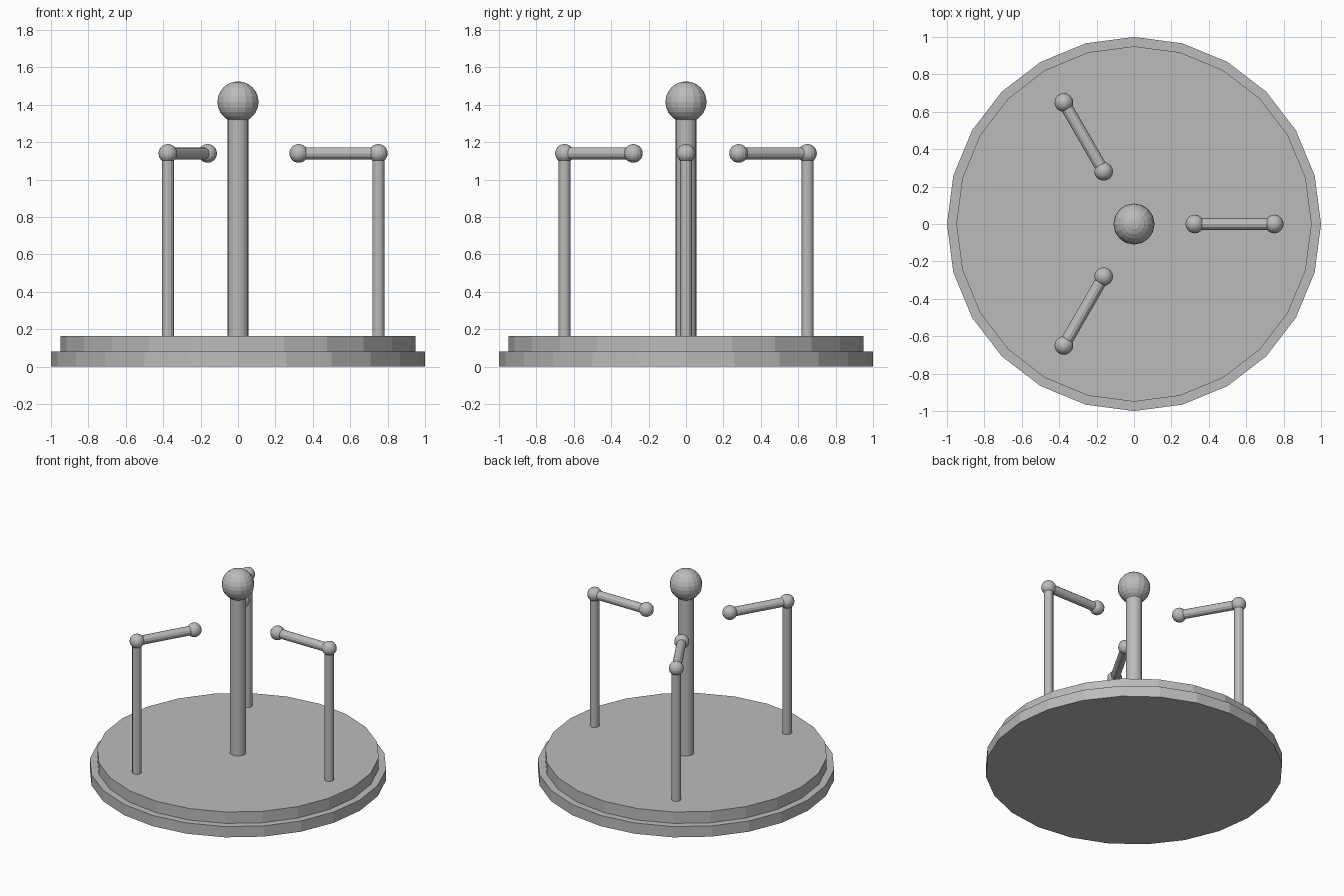
import bpy
import math
from mathutils import Vector

if "Cube" in bpy.data.objects:
    bpy.data.objects.remove(bpy.data.objects["Cube"])

grey = bpy.data.materials.new("plain_grey")
grey.use_nodes = True
colour = (0.5, 0.5, 0.5, 1)
grey.diffuse_color = colour
grey.node_tree.nodes["Principled BSDF"].inputs["Base Color"].default_value = colour


def finish(name):
    obj = bpy.context.object
    obj.name = name
    obj.data.materials.append(grey)
    return obj


def rod(name, start, end, radius, sides):
    start, end = Vector(start), Vector(end)
    axis = end - start
    bpy.ops.mesh.primitive_cylinder_add(
        vertices=sides, radius=radius, depth=axis.length, location=(start + end) / 2,
        rotation=axis.to_track_quat("Z", "Y").to_euler())
    return finish(name)


def ball(name, centre, radius):
    bpy.ops.mesh.primitive_uv_sphere_add(
        segments=16, ring_count=12, radius=radius, location=centre)
    return finish(name)


# Stepped round base
rod("lower_base", (0, 0, 0), (0, 0, 0.08), 1.0, 24)
rod("upper_base", (0, 0, 0.08), (0, 0, 0.165), 0.95, 24)

# Central column with its ball
rod("central_column", (0, 0, 0.165), (0, 0, 1.4), 0.055, 24)
ball("column_ball", (0, 0, 1.415), 0.11)

# Three posts, each with an arm pointing at the column
ARM_Z = 1.14
for i in range(3):
    angle = math.radians(120 * i)
    out = Vector((math.cos(angle), math.sin(angle), 0))
    up = Vector((0, 0, ARM_Z))
    corner, tip = out * 0.75 + up, out * 0.325 + up
    rod(f"post_{i + 1}", out * 0.75 + Vector((0, 0, 0.165)), corner, 0.032, 12)
    rod(f"arm_{i + 1}", corner, tip, 0.032, 12)
    ball(f"corner_ball_{i + 1}", corner, 0.05)
    ball(f"tip_ball_{i + 1}", tip, 0.05)
